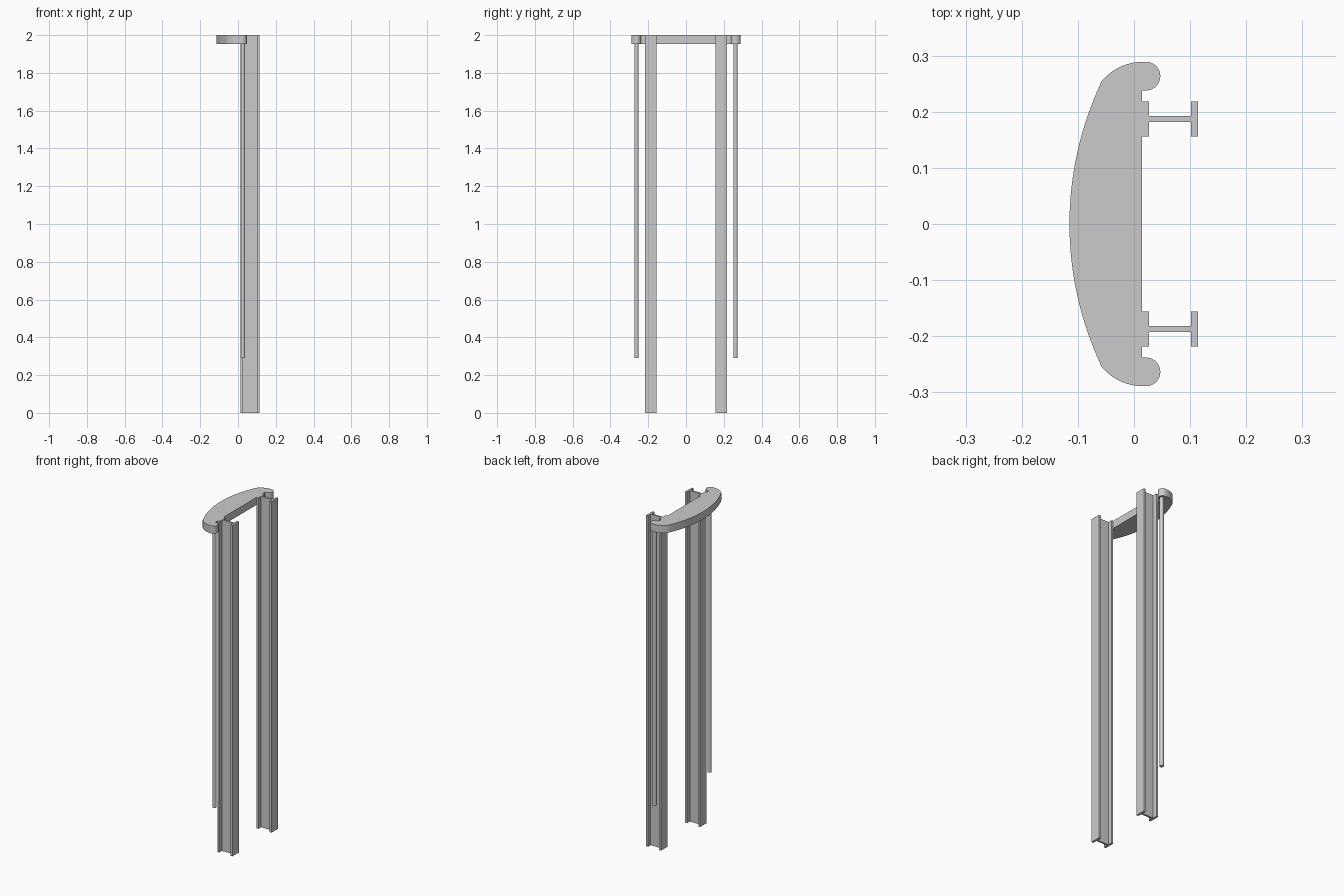
import bpy, bmesh
from math import sin, cos, pi, atan2, asin

if "Cube" in bpy.data.objects:
    bpy.data.objects.remove(bpy.data.objects["Cube"])

TOP = 2.0


def extrude_profile(name, pts, z0, z1):
    """Closed counter-clockwise xy outline extruded between two heights."""
    bm = bmesh.new()
    face = bm.faces.new([bm.verts.new((x, y, z0)) for x, y in pts])
    res = bmesh.ops.extrude_face_region(bm, geom=[face])
    for v in res["geom"]:
        if isinstance(v, bmesh.types.BMVert):
            v.co.z = z1
    bmesh.ops.recalc_face_normals(bm, faces=bm.faces)
    me = bpy.data.meshes.new(name)
    bm.to_mesh(me)
    bm.free()
    ob = bpy.data.objects.new(name, me)
    bpy.context.collection.objects.link(ob)
    return ob


def arc(cx, cy, r, a0, a1, n):
    return [(cx + r * cos(a0 + (a1 - a0) * i / n),
             cy + r * sin(a0 + (a1 - a0) * i / n)) for i in range(n + 1)]


def smooth(ob):
    bpy.ops.object.select_all(action='DESELECT')
    ob.select_set(True)
    bpy.context.view_layer.objects.active = ob
    bpy.ops.object.shade_smooth_by_angle(angle=0.5)


# Curved handle plate: upper half of the outline, then mirrored in y
BACK, HALF, LOBE = 0.0145, 0.289, 0.0255
CORNER = (-0.058, 0.2535)
R_END, R_FRONT = 0.0957, 0.592
half = [(BACK, HALF - 2 * LOBE)]
half += arc(0.0215, HALF - LOBE, LOBE, -pi / 2, pi / 2, 16)
end_c = (0.016, HALF - R_END)
half += arc(*end_c, R_END, pi / 2,
            atan2(CORNER[1] - end_c[1], CORNER[0] - end_c[0]), 10)
half += arc(-0.115 + R_FRONT, 0, R_FRONT, pi - asin(CORNER[1] / R_FRONT), pi, 16)[1:]
outline = half + [(x, -y) for x, y in reversed(half[:-1])]
smooth(extrude_profile("handle_plate", outline, 1.954, TOP))

# I-beam section: flanges across y, web along x
X0, X1, FL, W, T = BACK, 0.1145, 0.0125, 0.031, 0.0055
side = [(X0, -W), (X0 + FL, -W), (X0 + FL, -T), (X1 - FL, -T), (X1 - FL, -W), (X1, -W)]
section = side + [(x, -y) for x, y in reversed(side)]

for label, s in (("left", 1), ("right", -1)):
    # Upright post
    cy = s * 0.187
    extrude_profile(label + "_post", [(x, y + cy) for x, y in section], 0, TOP)
    # Thin rod hanging under the plate end
    rod = arc(0.026, s * 0.262, 0.0115, 0, 2 * pi, 24)[:-1]
    smooth(extrude_profile(label + "_rod", rod, 0.29, 1.954))
